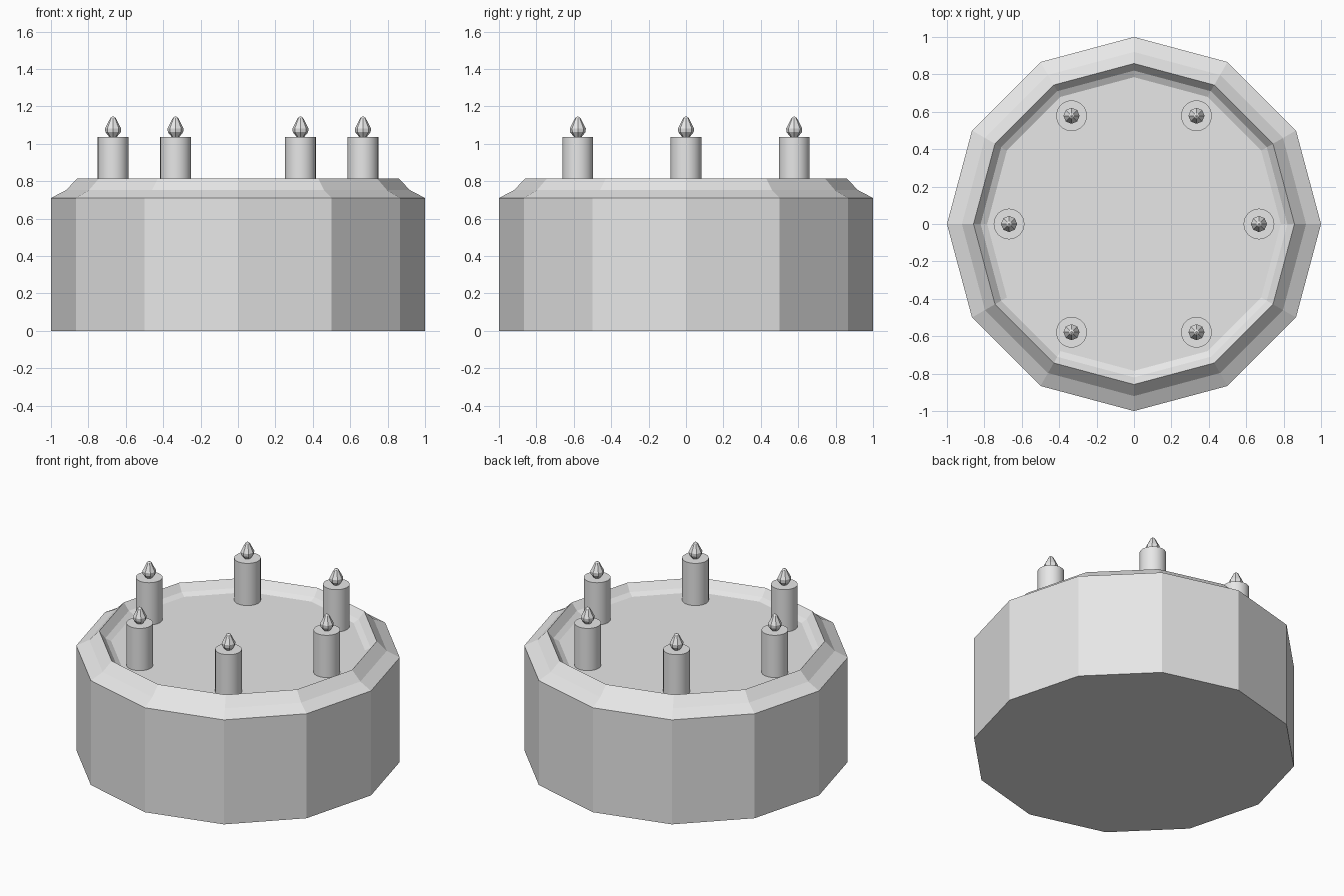
import bpy, bmesh, math

if "Cube" in bpy.data.objects:
    bpy.data.objects.remove(bpy.data.objects["Cube"])

grey = bpy.data.materials.new("plain grey")
grey.diffuse_color = (0.8, 0.8, 0.8, 1)
grey.use_nodes = True
grey.node_tree.nodes["Principled BSDF"].inputs["Base Color"].default_value = grey.diffuse_color


def lathe(name, profile, sides, loc=(0, 0, 0), smooth=False):
    """Spin an (r, z) profile round z and cap open ends."""
    bm = bmesh.new()
    rings = [[bm.verts.new((r * math.cos(math.tau * i / sides),
                            r * math.sin(math.tau * i / sides), z))
              for i in range(sides)] for r, z in profile]
    for a, b in zip(rings, rings[1:]):
        for i in range(sides):
            j = (i + 1) % sides
            bm.faces.new((a[i], a[j], b[j], b[i]))
    bm.faces.new(rings[0][::-1])
    bm.faces.new(rings[-1])
    mesh = bpy.data.meshes.new(name)
    bm.to_mesh(mesh)
    bm.free()
    mesh.materials.append(grey)
    ob = bpy.data.objects.new(name, mesh)
    ob.location = loc
    bpy.context.collection.objects.link(ob)
    if smooth:
        bpy.ops.object.select_all(action='DESELECT')
        ob.select_set(True)
        bpy.context.view_layer.objects.active = ob
        bpy.ops.object.shade_smooth_by_angle(angle=math.radians(30))
    return ob


# Twelve-sided cake with a raised rim and sunken top
lathe("cake", [(1, 0), (1, 0.71), (0.92, 0.752), (0.858, 0.815),
               (0.82, 0.768), (0.785, 0.75)], 12)

# Six candles with pointed flames
for k in range(6):
    a = k * math.tau / 6
    pos = (0.668 * math.cos(a), 0.668 * math.sin(a), 0)
    lathe(f"candle_{k + 1}", [(0.082, 0.745), (0.082, 1.037)], 32, pos, True)
    lathe(f"flame_{k + 1}", [(0.02, 1.036), (0.041, 1.062), (0.043, 1.082),
                             (0.014, 1.138), (0.004, 1.145)], 8, pos)
